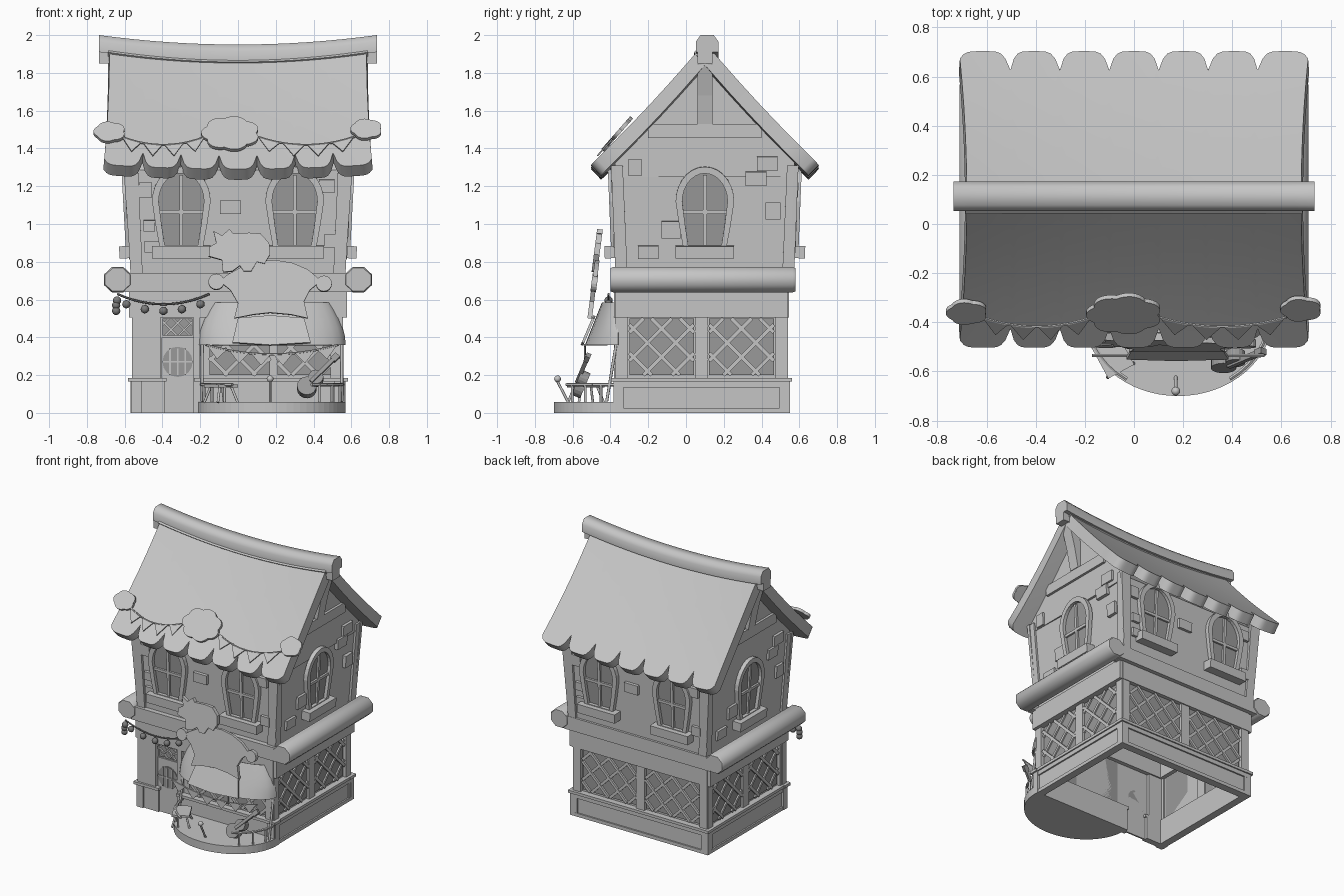
import bpy, bmesh, math
from mathutils import Matrix, Vector

if "Cube" in bpy.data.objects:
    bpy.data.objects.remove(bpy.data.objects["Cube"])

def material(name, v):
    m = bpy.data.materials.new(name)
    m.diffuse_color = (v, v, v, 1)
    m.use_nodes = True
    m.node_tree.nodes["Principled BSDF"].inputs["Base Color"].default_value = m.diffuse_color
    return m

STONE = material("plain_grey", 0.56)
GLASS = material("dark_grey", 0.32)
DARK = material("charcoal", 0.2)
T, R = Matrix.Translation, Matrix.Rotation
I = Matrix.Identity(4)

def finish(name, bm, mat=STONE, M=I, smooth=None, recalc=True, thick=0):
    if recalc:
        bmesh.ops.recalc_face_normals(bm, faces=bm.faces)
    bm.transform(M)
    me = bpy.data.meshes.new(name)
    bm.to_mesh(me)
    bm.free()
    ob = bpy.data.objects.new(name, me)
    bpy.context.collection.objects.link(ob)
    if thick:
        m = ob.modifiers.new("thickness", 'SOLIDIFY')
        m.thickness, m.offset = thick, -1
        ev = ob.evaluated_get(bpy.context.evaluated_depsgraph_get())
        me = bpy.data.meshes.new_from_object(ev)
        ob.modifiers.clear()
        ob.data = me
    me.materials.clear()
    me.materials.append(mat)
    if smooth:
        for p in me.polygons:
            p.use_smooth = True
        me.set_sharp_from_angle(angle=math.radians(smooth))
    return ob

def loft(name, rings, M=I, mat=STONE, caps=True, smooth=None):
    bm = bmesh.new()
    vs = [[bm.verts.new(p) for p in r] for r in rings]
    n = len(rings[0])
    for a, b in zip(vs, vs[1:]):
        for i in range(n):
            bm.faces.new((a[i], a[(i + 1) % n], b[(i + 1) % n], b[i]))
    if caps:
        bm.faces.new(vs[0])
        bm.faces.new(vs[-1])
    return finish(name, bm, mat, M, smooth)

def prism(name, pts, y0, y1, M=I, mat=STONE):
    return loft(name, [[(x, y, z) for x, z in pts] for y in (y0, y1)], M, mat)

def box(name, x0, x1, y0, y1, z0, z1, M=I, mat=STONE):
    return prism(name, [(x0, z0), (x1, z0), (x1, z1), (x0, z1)], y0, y1, M, mat)

def bar(name, p, q, w, y0, y1, M):
    p, q = Vector(p), Vector(q)
    d = (q - p).normalized() * w / 2
    n = Vector((-d.y, d.x))
    return prism(name, [p + n, p - n, q - n, q + n], y0, y1, M)

def stick(name, p, q, r, n=8, mat=STONE):
    p, q = Vector(p), Vector(q)
    d = q - p
    bm = bmesh.new()
    bmesh.ops.create_cone(bm, cap_ends=True, segments=n, radius1=r, radius2=r, depth=d.length)
    return finish(name, bm, mat, T((p + q) / 2) @ d.to_track_quat('Z', 'Y').to_matrix().to_4x4(), 50)

def rope(name, pts, r, mat=STONE):
    for p, q in zip(pts, pts[1:]):
        stick(name, p, q, r, 6, mat)

def ball(name, c, r, mat=STONE):
    bm = bmesh.new()
    bmesh.ops.create_uvsphere(bm, u_segments=12, v_segments=8, radius=r)
    finish(name, bm, mat, T(c), 60)

# wall frames: local x runs along the wall, local -y points outwards
SIDES = {"front": (0, -.35, 0, .53), "right": (.53, .0825, 90, .4325),
         "back": (0, .515, 180, .53), "left": (-.53, .0825, -90, .4325)}

def frame(side, z=0, out=0, tilt=0):
    x, y, a, _ = SIDES[side]
    return T((x, y, z)) @ R(math.radians(a), 4, 'Z') @ T((0, -out, 0)) @ R(tilt, 4, 'X')

# ground floor walls, open underneath
rect = lambda x, y0, y1, z: [(-x, y0, z), (x, y0, z), (x, y1, z), (-x, y1, z)]
loft("ground_floor_wall", [rect(.53, -.35, .515, 0), rect(.53, -.35, .515, .66)], caps=False)

def lattice(M, x0, x1, z0, z1, step=.15, w=.02):
    box("lattice_pane", x0, x1, -.008, 0, z0, z1, M, GLASS)
    W, H = x1 - x0, z1 - z0
    c = -H + step / 2
    while c < W:
        a, b = max(c, 0), min(c + H, W)
        if b - a > .02:
            bar("lattice_bar", (x0 + a, z0 + a - c), (x0 + b, z0 + b - c), w, -.018, -.004, M)
            bar("lattice_bar", (x1 - a, z0 + a - c), (x1 - b, z0 + b - c), w, -.022, -.004, M)
        c += step

for side, (_, _, _, h) in SIDES.items():
    M = frame(side)
    long = side in ("front", "back")
    box("floor_beam", -h - .025, h + .025, -.03 if long else -.048, .03, .505, .65, M)
    for s in (-1, 1):
        a, b = sorted((s * (h - .04), s * (h + .02)))
        box("corner_post", a, b, -.025, .01, .18, .52, M)
    if side == "front":
        spans = [(-.57, -.39), (-.22, .57)]
        lattice(M, -.15, .17, .2, .5)
        lattice(M, .21, .5, .2, .5)
    else:
        spans = [(-h - .035, h + .035)]
        box("middle_post", -.035, .035, -.022, .01, .18, .52, M)
        lattice(M, -h + .05, -.04, .2, .5)
        lattice(M, .04, h - .05, .2, .5)
    for a, b in spans:
        box("plinth", a, b, -.025, .02, 0, .17, M)
        box("plinth_cap", a - .012, b + .012, -.045, .02, .165, .185, M)
        if side != "front":
            for z0, z1 in ((0, .025), (.135, .17)):
                box("plinth_rail", a, b, -.036, 0, z0, z1, M)
            for x in (a, b - .035):
                box("plinth_stile", x, x + .035, -.036, 0, 0, .17, M)

# door with barred round window and transom
F = frame("front")
box("front_pillar", -.56, -.41, -.03, .02, .17, .55, F)
box("door", -.405, -.23, -.012, 0, 0, .4, F)
box("door_jamb", -.235, -.2, -.03, 0, 0, .52, F)
lattice(F, -.4, -.24, .41, .5, .07, .01)
circ = lambda cx, cz, r, n=16: [(cx + r * math.cos(2 * math.pi * i / n), cz + r * math.sin(2 * math.pi * i / n)) for i in range(n)]
prism("door_pane", circ(-.32, .27, .08), -.018, 0, F, GLASS)
for dx in (-.04, 0, .04):
    box("door_bar", -.324 + dx, -.316 + dx, -.024, -.01, .2, .34, F)
box("door_bar", -.4, -.24, -.024, -.01, .266, .274, F)

# eight-sided side beams and flat front and back beams
for s in (-1, 1):
    rings = [[(s * .637 + 1.08 * r * math.cos(math.pi * (i + .5) / 4), y, .705 + r * math.sin(math.pi * (i + .5) / 4))
              for i in range(8)] for y, r in ((-.4, .066), (-.385, .073), (.565, .073), (.58, .066))]
    loft("side_beam", rings, smooth=50)
box("front_beam", -.6, .6, -.395, -.34, .64, .74)
box("back_beam", -.6, .6, .5, .575, .64, .74)

# upper storey with gables
bm = bmesh.new()
ends = []
for s in (-1, 1):
    ends.append([bm.verts.new(p) for p in ((s * .55, -.355, .64), (s * .585, -.375, 1.285), (s * .585, .1, 1.76),
                                           (s * .585, .575, 1.285), (s * .55, .555, .64))])
for i in range(5):
    bm.faces.new((ends[0][i], ends[0][i - 1], ends[1][i - 1], ends[1][i]))
for e in ends:
    bm.faces.new(e)
finish("upper_wall", bm)

def arch(w, top, zc, b, bot):
    pts = [(-b, bot), (-b * .5 - w * .5, bot * .55 + zc * .45)]
    pts += [(-w * math.cos(math.pi * i / 14), zc + (top - zc) * math.sin(math.pi * i / 14)) for i in range(15)]
    return pts + [(-x, z) for x, z in pts[1::-1]]

def window(M):
    outer, inner = arch(.155, .535, .35, .115, .11), arch(.12, .5, .35, .088, .12)
    rings = [[(x, y, z) for x, z in o] for o, y in ((outer, 0), (outer, -.03), (inner, -.03), (inner, 0))]
    loft("window_frame", rings, M, caps=False)
    prism("window_pane", inner, -.006, 0, M, GLASS)
    box("window_mullion", -.01, .01, -.02, 0, .12, .49, M)
    box("window_crossbar", -.117, .117, -.02, 0, .285, .305, M)
    box("window_sill", -.155, .155, -.065, .01, .05, .115, M)

SIDE_STONES = [(-.37, .53, .07, .09), (.33, .55, .11, .075), (.27, .47, .11, .075), (.36, .3, .08, .09),
               (-.18, .2, .1, .09), (-.3, .08, .11, .07)]
LONG_STONES = [(-.04, .32, .11, .07), (-.49, .41, .07, .08), (-.47, .22, .06, .06), (-.45, .11, .09, .06),
               (.49, .14, .07, .07), (.47, .43, .08, .07)]
for side in SIDES:
    long = side in ("front", "back")
    out = {"front": .013, "back": .047}.get(side, .029)
    M = frame(side, .77, out, .04 if long else .054)
    if not long:
        M = M @ T((.0175 if side == "right" else -.0175, 0, 0))
    half = .555 if long else .46
    for x in ((-.3, .3) if long else (0,)):
        window(M @ T((x, 0, 0)))
    for x, z, w, h in (LONG_STONES if long else SIDE_STONES):
        box("wall_stone", x - w / 2, x + w / 2, -.016, .01, z - h / 2, z + h / 2, M)
    for s in (-1, 1):
        a, b = half - .05, half + .012
        prism("upper_corner_post", [(s * a, -.03), (s * b, -.03), (s * (b + .03 * long + .01), .54), (s * (a + .025), .54)],
              -.012, .01, M)

# gable infill and timbers
for s in (-1, 1):
    X = sorted((s * .55, s * .587))
    loft("gable_wall", [[(x, y, z) for y, z in ((-.375, 1.25), (-.375, 1.33), (.1, 1.85), (.575, 1.33), (.575, 1.25))] for x in X])
    X = sorted((s * .57, s * .605))
    box("gable_tie", *X, -.2, .4, 1.455, 1.53)
    prism("gable_brace", [(s * .58, 1.53), (s * .61, 1.53), (s * .64, 1.68), (s * .69, 1.86), (s * .62, 1.86), (s * .58, 1.7)], .06, .14)
    X = sorted((s * .6, s * .735))
    box("ridge_purlin", *X, .06, .14, 1.85, 1.915)

# sagging roof slopes with scalloped eaves
def roof(s):
    bm = bmesh.new()
    cols, rows = 84, 6
    g = []
    for i in range(cols + 1):
        k = 2 * i / cols - 1
        depth = .13 if 6 <= i <= cols - 6 else .05
        end = 1.022 - depth * abs(2 * ((i / 12) % 1) - 1) ** 5
        col = []
        for j in range(rows + 1):
            t = j / rows * end
            z = 1.91 + .05 * k * k - t * (.607 + .025 * k * k)
            col.append(bm.verts.new((k * (.68 + .03 * t * t), .1 + s * .59 * t, z - .015 * math.sin(math.pi * t))))
        g.append(col)
    for i in range(cols):
        for j in range(rows):
            f = (g[i][j], g[i][j + 1], g[i + 1][j + 1], g[i + 1][j])
            bm.faces.new(f if s < 0 else f[::-1])
    finish("roof_slope", bm, smooth=40, recalc=False, thick=.078)
roof(-1)
roof(1)
prof = [(-.06, 0), (.06, 0), (.06, .055), (.035, .09), (-.035, .09), (-.06, .055)]
loft("ridge_cap", [[(x, .112 + y, 1.86 + .05 * (x / .735) ** 2 + z) for y, z in prof]
                   for x in [.735 * i / 8 for i in range(-8, 9)]], smooth=58)

# roof clouds and pennant garlands
C = T((0, -.366, 1.478)) @ R(-.72, 4, 'X')
def cloud(cx, cz, a, b, lobes):
    pts = []
    for i in range(56):
        t = 2 * math.pi * i / 56
        r = .88 + .12 * abs(math.sin(lobes * t / 2))
        pts.append((cx + a * r * math.cos(t), cz + b * r * math.sin(t)))
    prism("roof_cloud", pts, -.008, .012, C)
cloud(-.04, 0, .155, .118, 7)
cloud(-.68, .01, .085, .07, 5)
cloud(.68, .03, .085, .07, 5)

def garland(name, M, x0, x1, z, sag, n, h):
    f = lambda u: (x0 + (x1 - x0) * u, z - sag * 4 * u * (1 - u))
    rope(name + "_rope", [M @ Vector((f(i / 10)[0], 0, f(i / 10)[1])) for i in range(11)], .006)
    for i in range(n):
        a, b, c = f((i + .05) / n), f((i + .95) / n), f((i + .5) / n)
        prism(name + "_pennant", [a, b, (c[0], c[1] - h)], -.004, .004, M)
garland("roof", C, -.62, -.17, -.02, .06, 4, .08)
garland("roof", C, .1, .62, -.02, .06, 4, .08)

# flared bowed awning
bm = bmesh.new()
g = []
for j in range(6):
    t = j / 5
    b = math.sin(t * math.pi / 2)
    g.append([bm.verts.new((.18 - (.31 + .08 * b) * math.cos(math.pi * i / 16),
                            -.36 - (.085 + .09 * t) * math.sin(math.pi * i / 16), .585 - .225 * t)) for i in range(17)])
for j in range(5):
    for i in range(16):
        bm.faces.new((g[j][i], g[j + 1][i], g[j + 1][i + 1], g[j][i + 1]))
finish("awning", bm, smooth=40, recalc=False, thick=.012)
prism("awning_panel", [(0, .0), (.17, .015), (.35, .0), (.385, -.14), (.17, -.155), (-.03, -.14)], -.008, .006,
      T((0, -.49, .5)) @ R(.4, 4, 'X').inverted())
garland("awning", T((0, -.535, 0)), -.17, .53, .36, .05, 6, .06)
for x in (-.19, .55):
    stick("awning_prop", (x, -.37, .36), (x, -.42, .06), .008)

# leaning signboard with animal cutout above
S = T((0, -.51, .5)) @ R(-.13, 4, 'X')
sign = [(-.02, .0), (.0, .08), (-.04, .15), (-.1, .2), (-.05, .235), (.03, .28), (.11, .305), (.2, .31), (.29, .295),
        (.37, .26), (.44, .2), (.38, .15), (.35, .09), (.37, .0), (.28, .02), (.17, .03), (.08, .02)]
prism("signboard", sign, -.012, .012, S)
for x, z in ((-.115, .195), (.455, .185)):
    prism("sign_scroll", circ(x, z, .042), -.015, .015, S)
animal = [(-.155, .33), (-.15, .38), (-.115, .4), (-.13, .465), (-.085, .44), (-.045, .475), (-.025, .45), (.06, .455),
          (.12, .45), (.165, .4), (.17, .34), (.14, .29), (.1, .3), (.07, .25), (.03, .25), (.01, .28), (-.03, .25),
          (-.08, .245), (-.085, .31)]
prism("animal_cutout", animal, -.022, .008, S)

# lantern string
pts = [(-.64 + .49 * i / 10, -.41, .63 - .22 * (i / 10) * (1 - i / 10)) for i in range(11)]
rope("lantern_rope", pts, .006, DARK)
for i in (0, 1, 3, 5, 7, 9):
    x, y, z = pts[i]
    ball("lantern", (x, y, z - .035), .022, DARK)
for z in (.57, .54):
    ball("lantern", (-.645, -.41, z), .022, DARK)

# bowed terrace with railings
ell = lambda a, k=1: (.18 + .39 * k * math.cos(a), -.36 - .34 * k * math.sin(a))
outline = [ell(math.pi * i / 32) for i in range(33)]
loft("terrace", [[(x, y, z) for x, y in outline] for z in (0, .058)])
for s in (0, 1):
    arc = [math.pi * s + (1 - 2 * s) * math.radians(8 * i) for i in range(8)]
    rope("terrace_rail", [(*ell(a, .96), .15) for a in arc], .009)
    for a in arc[::2]:
        stick("rail_post", (*ell(a, .96), .05), (*ell(a, .96), .15), .007)

# table with splayed legs
Q = T((-.09, -.53, 0)) @ R(.5, 4, 'Z')
box("table_top", -.06, .06, -.08, .08, .135, .15, Q)
for a in (-1, 1):
    for b in (-1, 1):
        stick("table_leg", Q @ Vector((a * .035, b * .05, .138)), Q @ Vector((a * .06, b * .075, .055)), .007)

# microphone stand
stick("microphone_stand", (.17, -.62, .05), (.17, -.685, .175), .007)
ball("microphone", (.17, -.68, .18), .018)

# leaning stringed instrument
G = T((.385, -.555, .155)) @ R(-.4, 4, 'X') @ R(.75, 4, 'Y')
prism("instrument_body", circ(0, -.03, .052), -.025, .025, G, GLASS)
prism("instrument_body", circ(0, .04, .04), -.025, .025, G, GLASS)
box("instrument_neck", -.01, .01, -.034, -.012, .0, .18, G, GLASS)
box("instrument_head", -.016, .016, -.036, -.01, .17, .21, G, GLASS)
